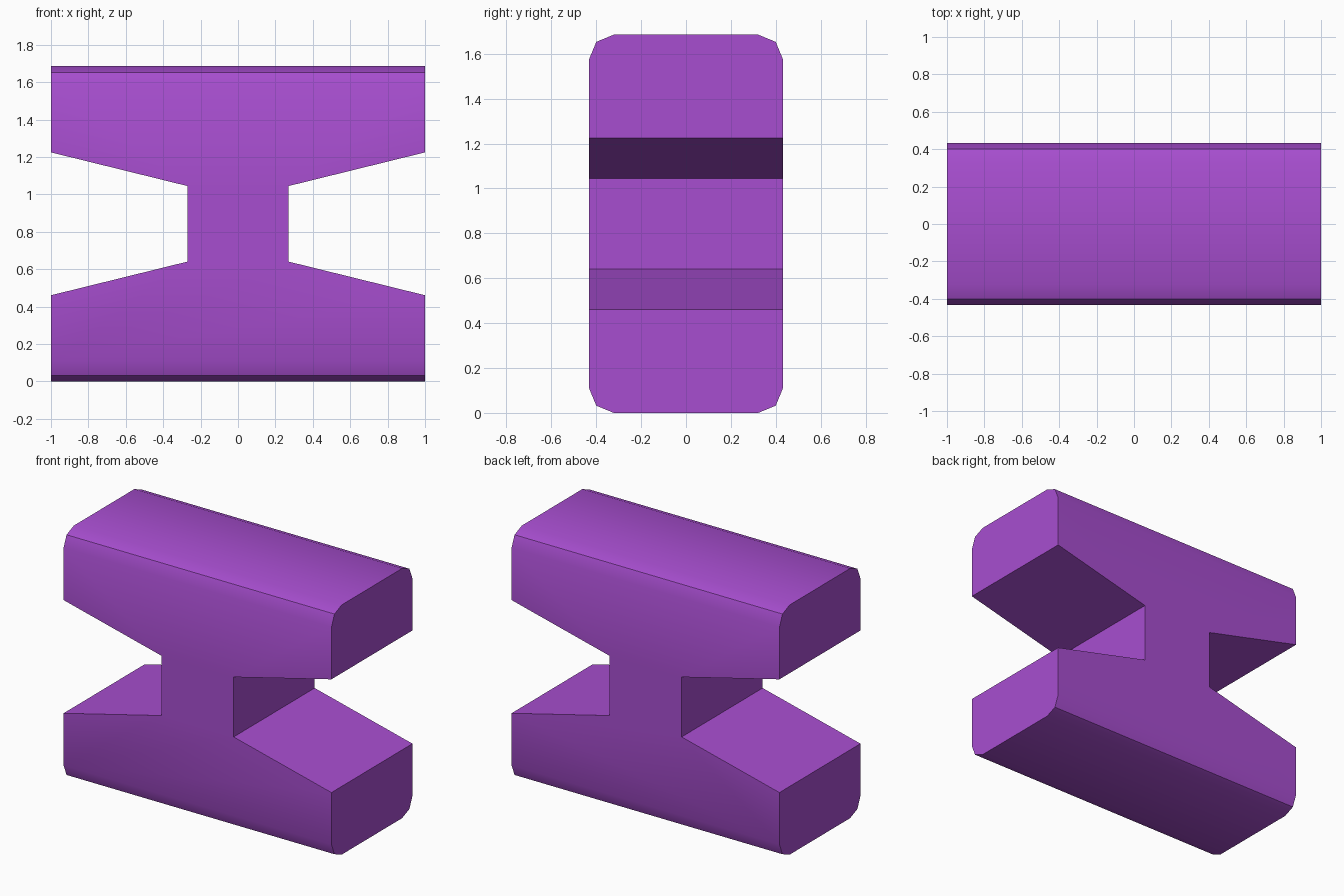
import bpy, bmesh, math

if "Cube" in bpy.data.objects:
    bpy.data.objects.remove(bpy.data.objects["Cube"])

W, H = 0.432, 1.685          # half depth, full height
MID = H / 2

# One quarter of the I profile (x, height above the middle), mirrored round
quarter = [(0.27, 0.202), (1.0, 0.382), (1.0, MID)]
right = [(x, MID - h) for x, h in reversed(quarter)] + [(x, MID + h) for x, h in quarter]
profile = right + [(-x, z) for x, z in reversed(right)]

# Extrude the profile through the depth
bm = bmesh.new()
face = bm.faces.new([bm.verts.new((x, -W, z)) for x, z in profile])
ext = bmesh.ops.extrude_face_region(bm, geom=[face])
for v in ext["geom"]:
    if isinstance(v, bmesh.types.BMVert):
        v.co.y = W
bmesh.ops.recalc_face_normals(bm, faces=bm.faces)

# Round the four long outer edges
long_edges = [e for e in bm.edges
              if abs(e.verts[0].co.x - e.verts[1].co.x) > 1.9]
bmesh.ops.bevel(bm, geom=long_edges, offset=0.11, offset_type='OFFSET',
                segments=2, profile=0.5, affect='EDGES')

mesh = bpy.data.meshes.new("notched_block")
bm.to_mesh(mesh)
bm.free()
block = bpy.data.objects.new("notched_block", mesh)
bpy.context.collection.objects.link(block)

# Purple colour
mat = bpy.data.materials.new("purple")
mat.diffuse_color = (0.39, 0.076, 0.63, 1)
mat.use_nodes = True
mat.node_tree.nodes["Principled BSDF"].inputs["Base Color"].default_value = mat.diffuse_color
mesh.materials.append(mat)

# Smooth shading with crisp corners
bpy.context.view_layer.objects.active = block
block.select_set(True)
bpy.ops.object.shade_smooth_by_angle(angle=math.radians(30))
